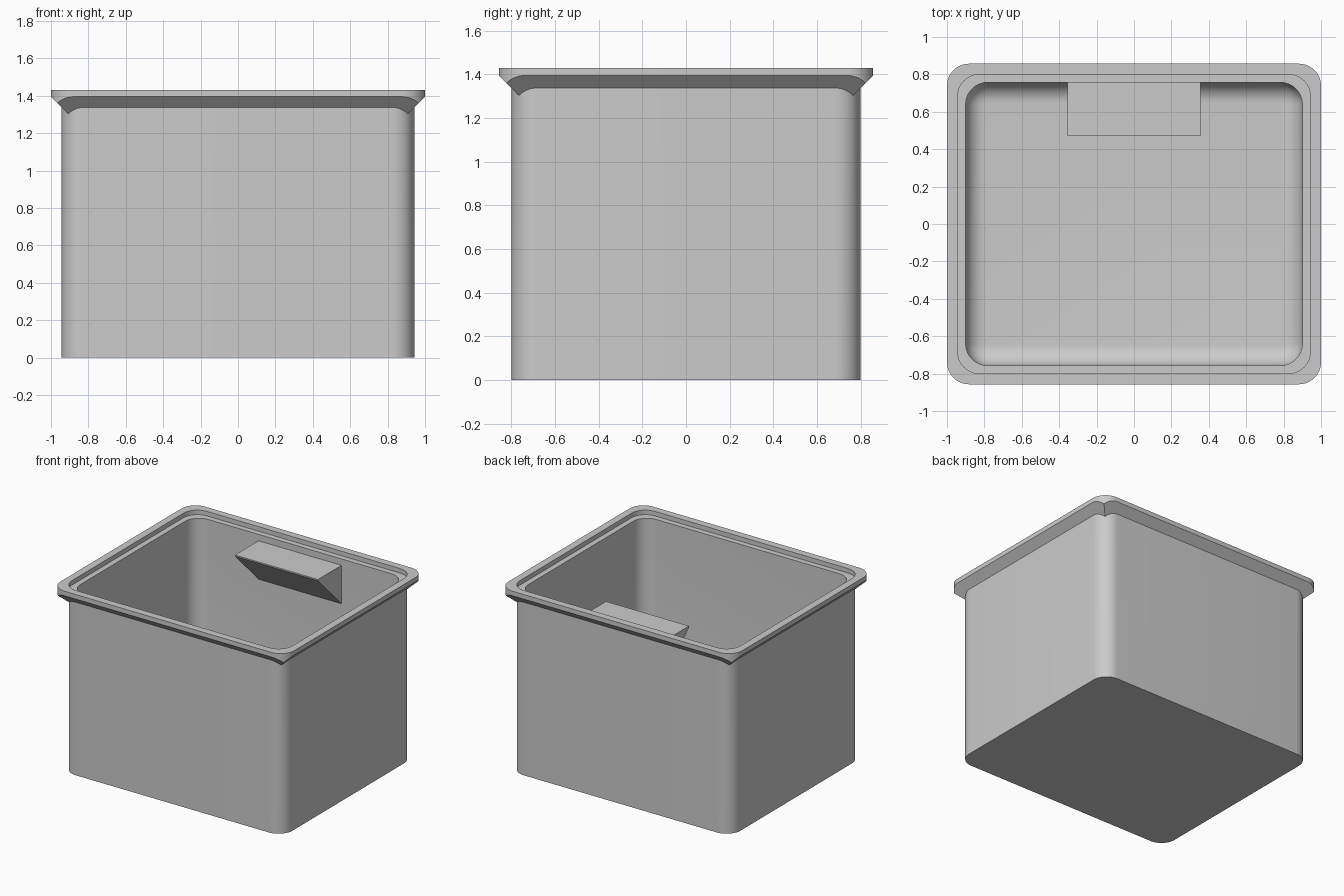
import bpy
import bmesh
import math

cube = bpy.data.objects.get("Cube")
if cube:
    bpy.data.objects.remove(cube, do_unlink=True)

HALF_X, HALF_Y, HEIGHT = 1.0, 0.857, 1.43
RIM_BOTTOM, LEDGE_Z = 1.395, 1.395
CORNER, FLOOR_Z, FILLET = 0.118, 0.045, 0.11
SEGMENTS = 12  # per corner, even so that a vertex lies on each mitre

grey = bpy.data.materials.new("light_grey")
grey.use_nodes = True
grey.diffuse_color = (0.6, 0.6, 0.6, 1)
grey.node_tree.nodes["Principled BSDF"].inputs["Base Color"].default_value = (0.6, 0.6, 0.6, 1)


def add_object(name, bm):
    bmesh.ops.recalc_face_normals(bm, faces=bm.faces)
    mesh = bpy.data.meshes.new(name)
    bm.to_mesh(mesh)
    bm.free()
    mesh.materials.append(grey)
    obj = bpy.data.objects.new(name, mesh)
    bpy.context.collection.objects.link(obj)
    return obj


def mitred_z(x, y):
    """Height of the sloping underside of the rim, mitred at the corners."""
    return RIM_BOTTOM + max(abs(x) - HALF_X, abs(y) - HALF_Y)


def ring(bm, inset, z, radius=CORNER):
    """Rounded rectangle of vertices; z is a height or a function of x and y."""
    verts = []
    cx, cy = HALF_X - inset - radius, HALF_Y - inset - radius
    for quarter, (sx, sy) in enumerate([(1, 1), (-1, 1), (-1, -1), (1, -1)]):
        for i in range(SEGMENTS + 1):
            a = math.pi / 2 * (quarter + i / SEGMENTS)
            x = sx * cx + radius * math.cos(a)
            y = sy * cy + radius * math.sin(a)
            verts.append(bm.verts.new((x, y, z(x, y) if callable(z) else z)))
    return verts


# Tub: outer wall, flared rim, ledge, inner wall and filleted floor as one skin
bm = bmesh.new()
rings = [
    ring(bm, 0.057, 0),
    ring(bm, 0.057, mitred_z),
    ring(bm, 0, mitred_z),
    ring(bm, 0, HEIGHT),
    ring(bm, 0.057, HEIGHT),
    ring(bm, 0.057, LEDGE_Z),
    ring(bm, 0.1, LEDGE_Z),
]
for i in range(9):
    a = math.pi / 2 * i / 8
    step = FILLET * (1 - math.cos(a))
    rings.append(ring(bm, 0.1 + step, FLOOR_Z + FILLET * (1 - math.sin(a)), CORNER - step))
for low, high in zip(rings, rings[1:]):
    for i in range(len(low)):
        j = (i + 1) % len(low)
        bm.faces.new((low[i], low[j], high[j], high[i]))
bm.faces.new(rings[0])
bm.faces.new(rings[-1])
tub = add_object("tub", bm)

bpy.ops.object.select_all(action="DESELECT")
tub.select_set(True)
bpy.context.view_layer.objects.active = tub
bpy.ops.object.shade_smooth_by_angle(angle=math.radians(30))

# Wedge shelf on the back inner wall
bm = bmesh.new()
profile = [(0.76, 1.345), (0.47, 1.345), (0.47, 1.335), (0.76, 1.045)]
face = bm.faces.new([bm.verts.new((-0.355, y, z)) for y, z in profile])
side = bmesh.ops.extrude_face_region(bm, geom=[face])
bmesh.ops.translate(bm, vec=(0.71, 0, 0),
                    verts=[v for v in side["geom"] if isinstance(v, bmesh.types.BMVert)])
add_object("wedge_shelf", bm)
